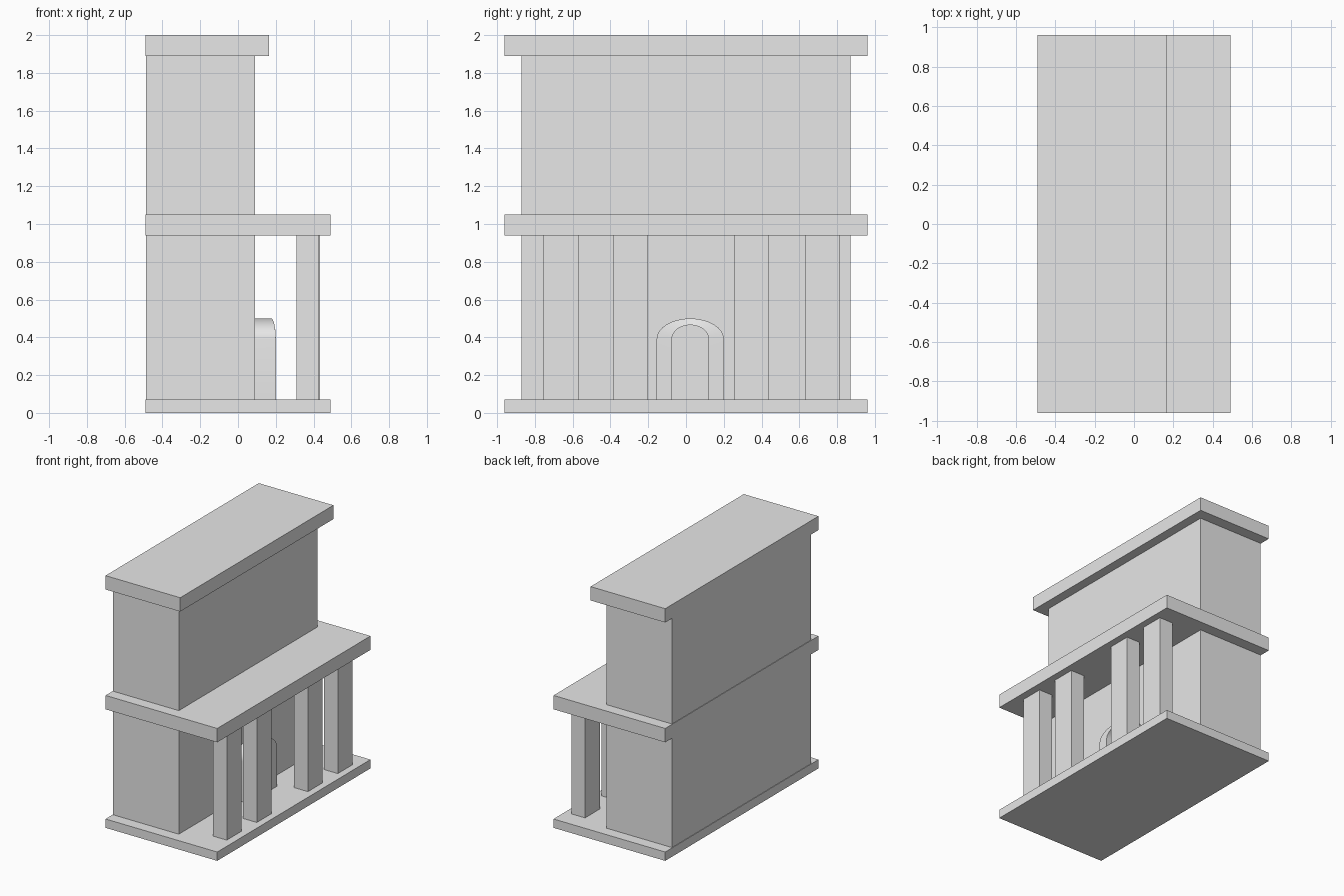
import bpy
import bmesh
import math

cube = bpy.data.objects.get("Cube")
if cube:
    bpy.data.objects.remove(cube, do_unlink=True)

stone = bpy.data.materials.new("light_grey_stone")
stone.use_nodes = True
colour = (0.8, 0.8, 0.8, 1)
stone.diffuse_color = colour
stone.node_tree.nodes["Principled BSDF"].inputs["Base Color"].default_value = colour


def add_object(name, bm):
    bmesh.ops.recalc_face_normals(bm, faces=bm.faces)
    mesh = bpy.data.meshes.new(name)
    bm.to_mesh(mesh)
    bm.free()
    mesh.materials.append(stone)
    obj = bpy.data.objects.new(name, mesh)
    bpy.context.collection.objects.link(obj)
    return obj


def box(name, x, y, z):
    """Box from (min, max) ranges on each axis."""
    bm = bmesh.new()
    bmesh.ops.create_cube(bm, size=1)
    for v in bm.verts:
        v.co = [(r[0] + r[1]) / 2 + c * (r[1] - r[0]) for r, c in zip((x, y, z), v.co)]
    return add_object(name, bm)


BACK, WALL, EDGE = -0.49, 0.09, 0.49
BASE_TOP, FLOOR_LOW, FLOOR_TOP, ROOF_LOW = 0.07, 0.94, 1.05, 1.89
slab_y, wall_y = (-0.96, 0.96), (-0.87, 0.87)

# Slabs and the two storeys
box("base_slab", (BACK, EDGE), slab_y, (0, BASE_TOP))
box("lower_storey", (BACK + 0.004, WALL), wall_y, (BASE_TOP, FLOOR_LOW))
box("balcony_slab", (BACK, EDGE), slab_y, (FLOOR_LOW, FLOOR_TOP))
box("upper_storey", (BACK + 0.004, WALL), wall_y, (FLOOR_TOP, ROOF_LOW))
box("roof_slab", (BACK, 0.165), slab_y, (ROOF_LOW, 2.0))

# Porch columns
for i, y in enumerate((-0.755, -0.385, 0.255, 0.63)):
    x = 0.31 if i == 0 else 0.315
    box(f"porch_column_{i + 1}", (x, x + 0.12), (y, y + 0.185), (BASE_TOP, FLOOR_LOW))

# Door surround: an arch whose front curves back above the spring line
SPRING, CENTRE, STEPS = 0.39, 0.0225, 16


def arch_line(half_width, rise):
    pts = [(CENTRE - half_width, BASE_TOP)]
    for i in range(STEPS + 1):
        a = math.pi * i / STEPS
        pts.append((CENTRE - half_width * math.cos(a), SPRING + rise * math.sin(a)))
    return pts + [(CENTRE + half_width, BASE_TOP)]


def front_x(z):
    t = min(max((z - SPRING) / 0.11, 0), 1)
    return 0.175 + 0.025 * math.sqrt(1 - t * t)


bm = bmesh.new()
rings = []
for (yo, zo), (yi, zi) in zip(arch_line(0.178, 0.11), arch_line(0.0975, 0.075)):
    corners = ((WALL, yo, zo), (front_x(zo), yo, zo), (front_x(zi), yi, zi), (WALL, yi, zi))
    rings.append([bm.verts.new(c) for c in corners])
for a, b in zip(rings, rings[1:]):
    for k in range(4):
        n = (k + 1) % 4
        bm.faces.new((a[k], a[n], b[n], b[k]))
bm.faces.new(rings[0])
bm.faces.new(rings[-1])
arch = add_object("door_arch", bm)
bpy.ops.object.select_all(action="DESELECT")
arch.select_set(True)
bpy.context.view_layer.objects.active = arch
bpy.ops.object.shade_smooth_by_angle(angle=math.radians(35))
